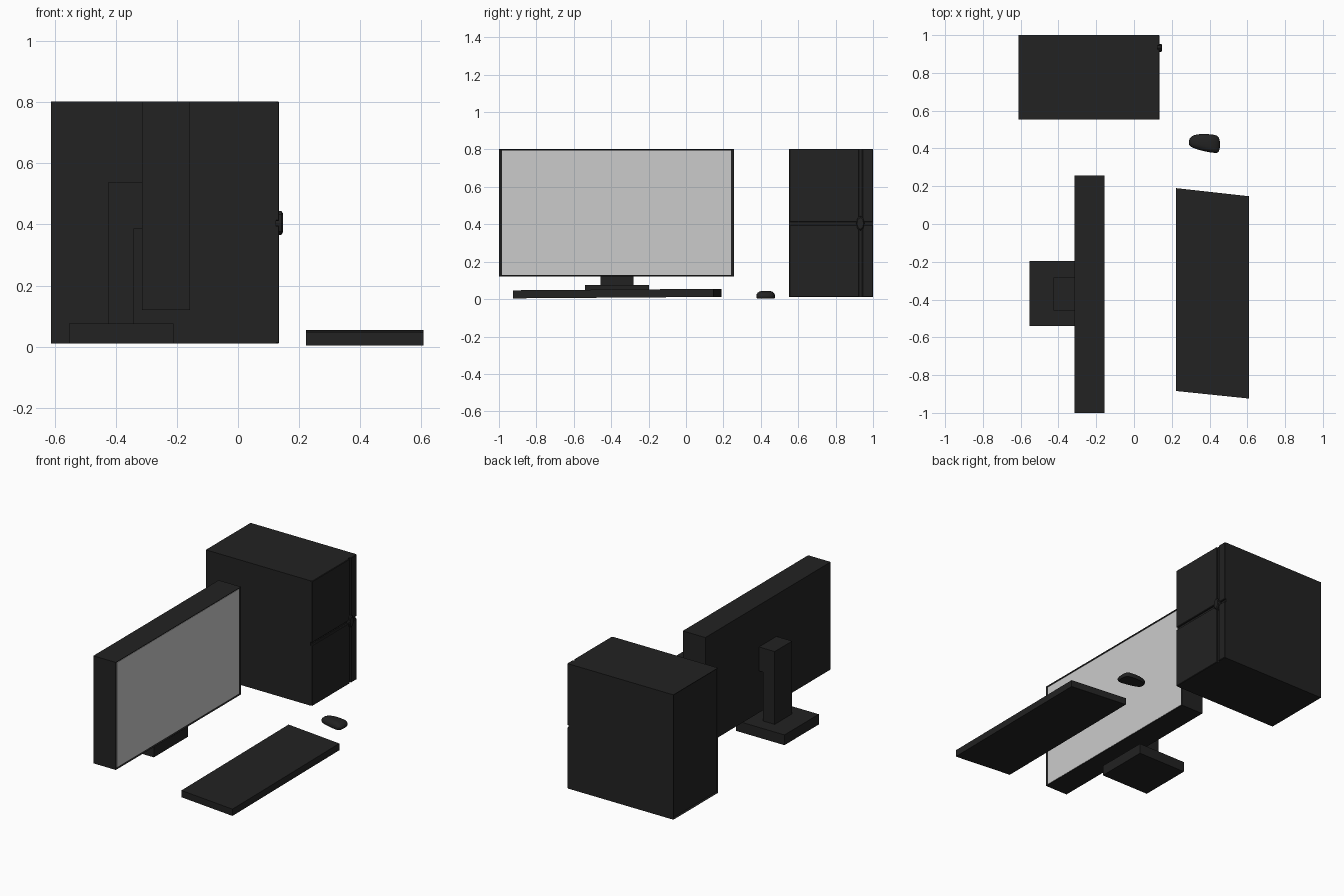
import bpy, bmesh, math
from mathutils import Vector

if "Cube" in bpy.data.objects:
    bpy.data.objects.remove(bpy.data.objects["Cube"])

black = bpy.data.materials.new("black_plastic")
black.diffuse_color = (0.016, 0.016, 0.016, 1)
black.use_nodes = True
black.node_tree.nodes["Principled BSDF"].inputs["Base Color"].default_value = black.diffuse_color


def finish(name, bm, mat=black):
    bmesh.ops.recalc_face_normals(bm, faces=bm.faces[:])
    me = bpy.data.meshes.new(name)
    bm.to_mesh(me)
    bm.free()
    ob = bpy.data.objects.new(name, me)
    bpy.context.collection.objects.link(ob)
    if mat:
        me.materials.append(mat)
    return ob


def box_bm(x, y, z):
    bm = bmesh.new()
    bmesh.ops.create_cube(bm, size=1)
    for v in bm.verts:
        v.co = Vector([(a + b) / 2 + c * (b - a) for (a, b), c in zip((x, y, z), v.co)])
    return bm


def box(name, x, y, z, mat=black, bevel=0):
    bm = box_bm(x, y, z)
    if bevel:
        bmesh.ops.bevel(bm, geom=bm.edges[:], offset=bevel, segments=1, affect='EDGES')
    return finish(name, bm, mat)


def recess(bm, side, ty, tz, depth):
    """Inset the +x or -x face and push it inward."""
    bm.normal_update()
    face = max(bm.faces, key=lambda f: f.normal.x * side)
    mid = face.calc_center_median()
    bmesh.ops.inset_region(bm, faces=[face], thickness=tz)
    for v in face.verts:
        v.co.y -= math.copysign(ty - tz, v.co.y - mid.y)
        v.co.x -= side * depth


def loft(name, rings):
    """Skin a stack of equal-length rings and cap both ends."""
    bm = bmesh.new()
    rows = [[bm.verts.new(p) for p in r] for r in rings]
    n = len(rows[0])
    for a, b in zip(rows, rows[1:]):
        for i in range(n):
            j = (i + 1) % n
            bm.faces.new((a[i], a[j], b[j], b[i]))
    bm.faces.new(rows[0][::-1])
    bm.faces.new(rows[-1])
    return finish(name, bm)


# Monitor housing with thin bezel, and the screen inside it
bm = box_bm((-0.315, -0.157), (-1.0, 0.256), (0.12, 0.802))
recess(bm, 1, 0.015, 0.008, 0.006)
finish("monitor_housing", bm)
box("monitor_screen", (-0.170, -0.161), (-0.985, 0.241), (0.128, 0.794), None)

# Monitor stand
box("stand_base", (-0.553, -0.212), (-0.541, -0.197), (0.01, 0.075))
box("stand_column", (-0.425, -0.342), (-0.457, -0.282), (0.07, 0.537))
box("stand_mount", (-0.343, -0.312), (-0.457, -0.282), (0.385, 0.537))

# Computer case with a shallow recessed rear panel
bm = box_bm((-0.612, 0.124), (0.552, 1.0), (0.01, 0.802))
recess(bm, -1, 0.01, 0.01, 0.008)
finish("case_body", bm)

# Four front panels separated by a cross of grooves
for side, y in (("left", (0.552, 0.926)), ("right", (0.942, 1.0))):
    for level, z in (("lower", (0.01, 0.396)), ("upper", (0.412, 0.802))):
        box(f"case_panel_{level}_{side}", (0.12, 0.135), y, z, bevel=0.003)

# Power button where the grooves cross
ring = [(math.cos(i * math.tau / 8), math.sin(i * math.tau / 8)) for i in range(8)]
loft("power_button", [[(x, 0.932 + 0.022 * r * c, 0.405 + 0.039 * r * s) for c, s in ring]
                      for x, r in ((0.11, 1), (0.142, 1), (0.147, 0.8))])

# Keyboard: a slanted slab that rises slightly toward the mouse
outline = [(0.222, -0.884), (0.608, -0.924), (0.608, 0.147), (0.222, 0.19)]
loft("keyboard", [[(x, y, h + 0.008 * (y + 0.924) / 1.114) for x, y in outline]
                  for h in (0.004, 0.047)])

# Mouse: smooth closed outline, lofted into a low dome
pts = [(0.290, 0.435), (0.302, 0.408), (0.365, 0.387), (0.430, 0.376), (0.450, 0.386),
       (0.455, 0.425), (0.448, 0.460), (0.420, 0.473), (0.350, 0.476), (0.305, 0.464)]
curve = []
for i in range(len(pts)):
    p = [Vector(pts[(i + k) % len(pts)]) for k in (-1, 0, 1, 2)]
    for t in (0, 0.5):
        curve.append(0.5 * (2 * p[1] + (p[2] - p[0]) * t
                     + (2 * p[0] - 5 * p[1] + 4 * p[2] - p[3]) * t * t
                     + (3 * p[1] - p[0] - 3 * p[2] + p[3]) * t ** 3))
mid = Vector((0.378, 0.427))
layers = ((0.004, 0.93), (0.009, 0.99), (0.018, 1), (0.027, 0.95),
          (0.035, 0.84), (0.041, 0.65), (0.044, 0.4))
mouse = loft("mouse", [[(*(mid + (q - mid) * s), z) for q in curve] for z, s in layers])
bpy.context.view_layer.objects.active = mouse
mouse.select_set(True)
bpy.ops.object.shade_smooth_by_angle(angle=math.radians(40))
